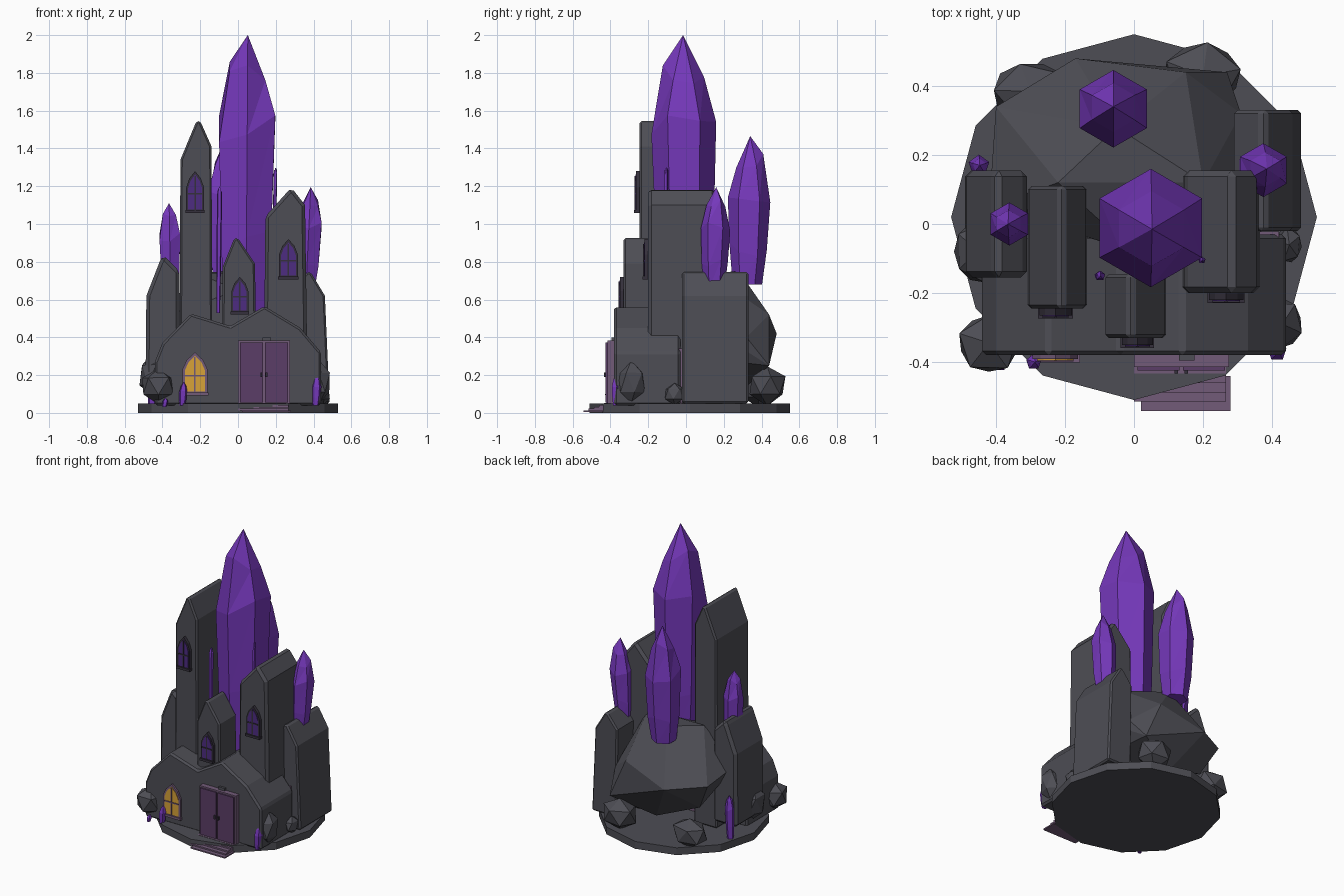
import bpy, bmesh, math, random
from mathutils import Vector, Matrix

if "Cube" in bpy.data.objects:
    bpy.data.objects.remove(bpy.data.objects["Cube"])

random.seed(4)


def material(name, rgb):
    m = bpy.data.materials.new(name)
    m.diffuse_color = (*rgb, 1)
    m.use_nodes = True
    m.node_tree.nodes["Principled BSDF"].inputs["Base Color"].default_value = m.diffuse_color
    return m


STONE = material("dark stone", (0.075, 0.075, 0.09))
CRYSTAL = material("purple crystal", (0.18, 0.04, 0.5))
PANE = material("violet glass", (0.075, 0.025, 0.22))
GLOW = material("amber glass", (0.68, 0.36, 0.04))
MAUVE = material("mauve trim", (0.17, 0.105, 0.19))
DOOR = material("plum door", (0.105, 0.048, 0.135))
IRON = material("dark iron", (0.035, 0.03, 0.045))


def finish(name, bm, mat, bevel=0):
    bmesh.ops.recalc_face_normals(bm, faces=bm.faces)
    me = bpy.data.meshes.new(name)
    bm.to_mesh(me)
    bm.free()
    me.materials.append(mat)
    ob = bpy.data.objects.new(name, me)
    bpy.context.collection.objects.link(ob)
    if bevel:
        b = ob.modifiers.new("bevel", 'BEVEL')
        b.width, b.segments, b.limit_method = bevel, 1, 'ANGLE'
        b.angle_limit = math.radians(40)
    return ob


def prism(name, profile, y0, y1, mat, bevel=0):
    """Extrude an x-z outline from y0 to y1."""
    bm = bmesh.new()
    f = bm.faces.new([bm.verts.new((x, y0, z)) for x, z in profile])
    ext = bmesh.ops.extrude_face_region(bm, geom=[f])
    for v in ext['geom']:
        if isinstance(v, bmesh.types.BMVert):
            v.co.y = y1
    return finish(name, bm, mat, bevel)


def box(name, x0, x1, y0, y1, z0, z1, mat, bevel=0):
    return prism(name, [(x0, z0), (x1, z0), (x1, z1), (x0, z1)], y0, y1, mat, bevel)


def rock(name, center, size, turn=0.0, sub=1):
    bm = bmesh.new()
    bmesh.ops.create_icosphere(bm, subdivisions=sub, radius=1)
    for v in bm.verts:
        v.co *= random.uniform(0.93, 1.05)
    bm.transform(Matrix.Translation(center) @ Matrix.Diagonal((*size, 1)) @ Matrix.Rotation(turn, 4, 'Z'))
    return finish(name, bm, STONE)


def crystal(name, x, y, r, z0, z1, tip=(0, 0), sides=6, jitter=0.05):
    """Faceted shard: twisted rings closing to a point at the top."""
    h = z1 - z0
    bm = bmesh.new()
    rings = []
    shoulder = max(0.6, 1 - 3.0 * r / h)
    for t, k in ((0, 0.72), (shoulder * 0.4, 0.92), (shoulder, 1.04), (shoulder * 0.42 + 0.58, 0.66)):
        ring = []
        for i in range(sides):
            a = math.radians(90) + i * math.tau / sides
            rr = r * k
            zz = z0 + h * (t + (random.uniform(-jitter, jitter) if t else 0))
            ring.append(bm.verts.new((x + rr * math.cos(a) + tip[0] * t, y + rr * math.sin(a) + tip[1] * t, zz)))
        rings.append(ring)
    for lo, hi in zip(rings, rings[1:]):
        for i in range(sides):
            j = (i + 1) % sides
            bm.faces.new((lo[i], lo[j], hi[j]))
            bm.faces.new((lo[i], hi[j], hi[i]))
    apex = bm.verts.new((x + tip[0], y + tip[1], z1))
    for i in range(sides):
        bm.faces.new((rings[-1][i], rings[-1][(i + 1) % sides], apex))
    bm.faces.new(rings[0][::-1])
    return finish(name, bm, CRYSTAL)


def arch(cx, z0, z1, w):
    h = z1 - z0
    return [(cx - w, z0), (cx + w, z0), (cx + w, z0 + h * 0.6), (cx + w * 0.65, z0 + h * 0.82),
            (cx, z1), (cx - w * 0.65, z0 + h * 0.82), (cx - w, z0 + h * 0.6)]


def window(name, cx, z0, z1, w, wall, frame, glass, depth=0.02):
    """Pointed window: frame, glass, cross bars and sill."""
    y = wall - depth
    h = z1 - z0
    prism(name + "_frame", arch(cx, z0, z1, w), y, wall + 0.02, frame)
    prism(name + "_glass", arch(cx, z0 + 0.012, z1 - 0.018, w * 0.8), y - 0.003, y + 0.002, glass)
    box(name + "_upright_bar", cx - 0.004, cx + 0.004, y - 0.007, y, z0 + 0.01, z1 - 0.025, frame)
    box(name + "_cross_bar", cx - w * 0.8, cx + w * 0.8, y - 0.007, y, z0 + h * 0.42, z0 + h * 0.42 + 0.008, frame)
    box(name + "_sill", cx - w * 1.08, cx + w * 1.08, y - 0.009, wall + 0.01, z0 - 0.008, z0 + 0.008, frame)


# Base slab
bm = bmesh.new()
bmesh.ops.create_cone(bm, cap_ends=True, segments=12, radius1=0.53, radius2=0.53, depth=0.05,
                      matrix=Matrix.Translation((0, 0.02, 0.025)))
finish("base_slab", bm, STONE)

# Front hall with double gable
prism("front_hall", [(-0.44, 0.04), (0.44, 0.04), (0.44, 0.32), (0.33, 0.45), (0.14, 0.565),
                     (-0.04, 0.46), (-0.25, 0.525), (-0.40, 0.37), (-0.44, 0.27)],
      -0.38, -0.03, STONE, 0.012)
box("hall_back_wall", -0.38, 0.42, -0.04, -0.022, 0.05, 0.34, MAUVE)

# Gabled towers: outline, front y, back y
towers = {
    "left_low_tower": ([(-0.49, 0.12), (-0.31, 0.12), (-0.31, 0.75), (-0.395, 0.835), (-0.415, 0.8),
                        (-0.485, 0.62)], -0.155, 0.155),
    "tall_tower": ([(-0.31, 0.05), (-0.135, 0.05), (-0.14, 1.41), (-0.2, 1.545), (-0.22, 1.545),
                    (-0.305, 1.34)], -0.245, 0.11),
    "centre_tower": ([(-0.085, 0.05), (0.1, 0.05), (0.09, 0.79), (0.0, 0.925), (-0.02, 0.925),
                      (-0.082, 0.77)], -0.33, -0.145),
    "right_tower": ([(0.135, 0.05), (0.37, 0.05), (0.355, 1.1), (0.285, 1.19), (0.27, 1.18),
                     (0.145, 1.04)], -0.2, 0.155),
    "right_back_tower": ([(0.30, 0.05), (0.485, 0.05), (0.46, 0.62), (0.385, 0.745), (0.365, 0.745),
                          (0.29, 0.65)], -0.02, 0.33),
}
for name, (outline, y0, y1) in towers.items():
    prism(name, outline, y0, y1, STONE, 0.018)

# Windows
window("tall_tower_window", -0.227, 1.065, 1.28, 0.047, -0.245, IRON, PANE)
window("centre_tower_window", 0.01, 0.53, 0.72, 0.045, -0.33, IRON, PANE)
window("right_tower_window", 0.267, 0.715, 0.92, 0.05, -0.2, IRON, PANE)
window("hall_window", -0.228, 0.1, 0.32, 0.066, -0.38, MAUVE, GLOW, 0.012)

# Double door with frame, handles and steps
box("door_frame", 0.0, 0.275, -0.415, -0.37, 0.05, 0.382, MAUVE)
for s in (-1, 1):
    cx = 0.137 + s * 0.066
    box("door_leaf", cx - 0.061, cx + 0.061, -0.425, -0.41, 0.055, 0.372, DOOR)
    box("door_handle", 0.137 + s * 0.014 - 0.005, 0.137 + s * 0.014 + 0.005, -0.434, -0.42, 0.19, 0.215, IRON)
box("door_lintel_block", 0.13, 0.175, -0.395, -0.37, 0.378, 0.4, STONE)
for i in range(4):
    box("door_step", 0.0, 0.267, -0.515 + 0.027 * i, -0.37, 0.012 + 0.01 * i, 0.022 + 0.01 * i, MAUVE)
box("ground_step", 0.02, 0.28, -0.542, -0.44, 0.004, 0.013, MAUVE)

# Great boulder behind, given as a few hand-placed corners wrapped in a hull
bm = bmesh.new()
for p in ((-0.40, 0.34, 0.45), (-0.17, 0.48, 0.42), (0.15, 0.44, 0.52), (0.31, 0.32, 0.4), (0.27, 0.44, 0.25),
          (-0.05, 0.28, 0.75), (-0.22, 0.12, 0.74), (0.2, 0.12, 0.74), (-0.42, 0.05, 0.5), (0.36, 0.05, 0.5),
          (-0.3, 0.28, 0.26), (0.0, 0.32, 0.14), (-0.1, -0.05, 0.3), (0.25, 0.0, 0.3), (0.0, -0.08, 0.65)):
    bm.verts.new(p)
bmesh.ops.convex_hull(bm, input=bm.verts)
finish("great_boulder", bm, STONE)

# Small boulders
for c, s, t in (((-0.42, -0.345, 0.14), (0.1, 0.095, 0.1), 0.3), ((0.43, -0.29, 0.16), (0.065, 0.08, 0.115), 0.9),
                ((0.2, 0.43, 0.145), (0.125, 0.105, 0.105), 0.2), ((-0.3, 0.385, 0.13), (0.125, 0.095, 0.1), 0.6),
                ((-0.455, -0.08, 0.2), (0.075, 0.1, 0.12), 0.0), ((0.45, -0.06, 0.1), (0.04, 0.06, 0.06), 0.5)):
    rock("small_boulder", c, s, t)

# Large crystals
crystal("main_crystal", 0.042, -0.005, 0.165, 0.5, 2.0, (0.01, -0.01))
crystal("rear_crystal", -0.06, 0.325, 0.108, 0.68, 1.465, (0.0, 0.015))
crystal("right_crystal", 0.36, 0.15, 0.075, 0.66, 1.195, (0.025, 0.01))
crystal("left_crystal", -0.355, 0.0, 0.06, 0.62, 1.11, (-0.01, 0.0))

# Small crystals: x, y, radius, bottom, top
for x, y, r, z0, z1 in ((-0.105, -0.15, 0.014, 0.53, 1.2), (0.19, -0.105, 0.01, 0.7, 1.3),
                        (-0.455, 0.17, 0.03, 0.05, 0.34), (-0.295, -0.4, 0.022, 0.04, 0.165),
                        (0.41, -0.37, 0.027, 0.04, 0.205), (-0.39, -0.41, 0.015, 0.03, 0.08)):
    crystal("small_crystal", x, y, r, z0, z1, (0.008, 0), 5, 0.03)
